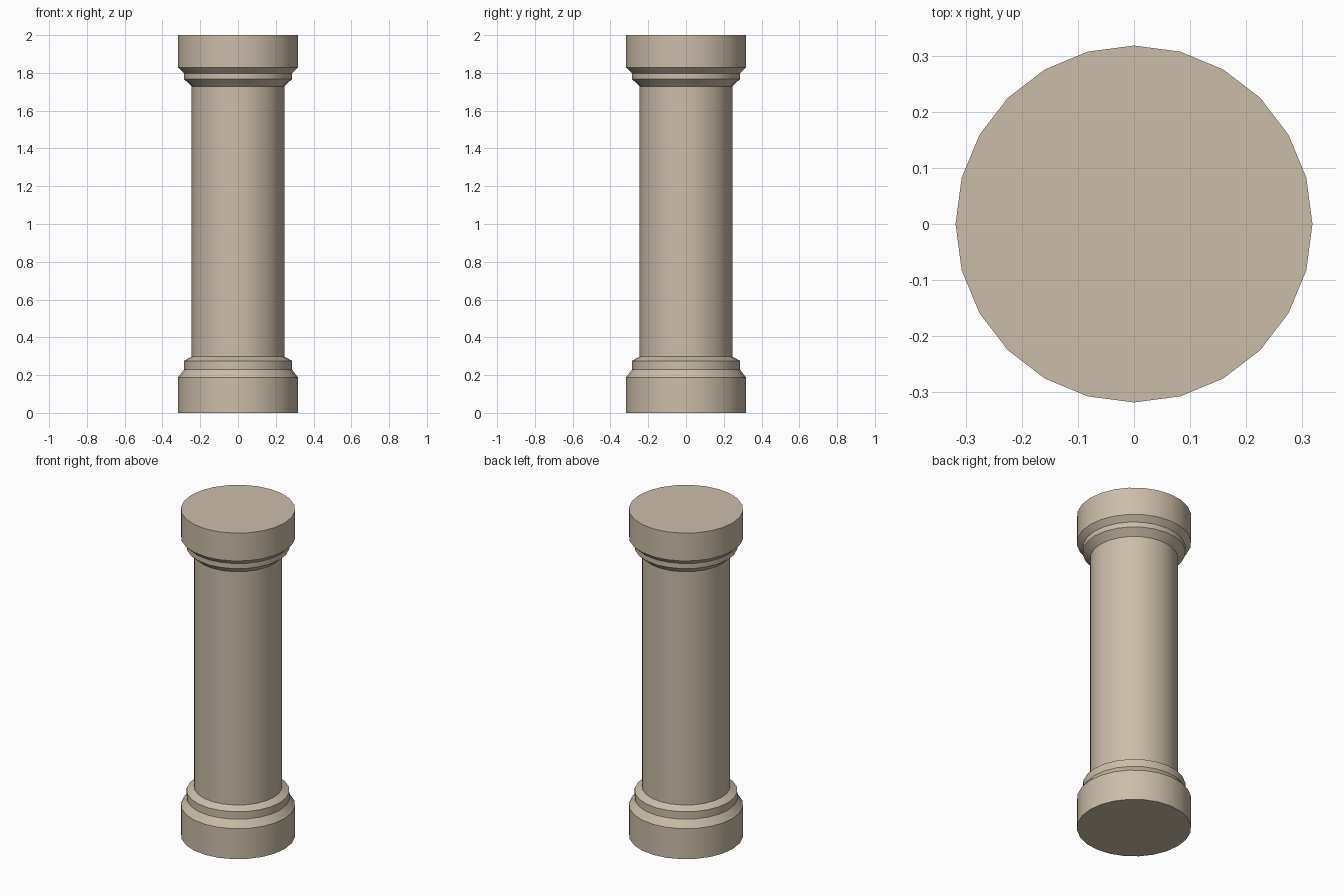
import bpy, bmesh, math

if "Cube" in bpy.data.objects:
    bpy.data.objects.remove(bpy.data.objects["Cube"])

SIDES = 24

stone = bpy.data.materials.new("stone")
stone.diffuse_color = (0.60, 0.51, 0.40, 1)
stone.use_nodes = True
stone.node_tree.nodes["Principled BSDF"].inputs["Base Color"].default_value = stone.diffuse_color


def lathe(name, profile):
    """Spin a (radius, height) profile into a capped, closed 24-sided solid."""
    bm = bmesh.new()
    rings = [[bm.verts.new((r * math.cos(2 * math.pi * i / SIDES),
                            r * math.sin(2 * math.pi * i / SIDES), z))
              for i in range(SIDES)] for r, z in profile]
    for low, high in zip(rings, rings[1:]):
        for i in range(SIDES):
            j = (i + 1) % SIDES
            bm.faces.new((low[i], low[j], high[j], high[i]))
    bm.faces.new(rings[0][::-1])
    bm.faces.new(rings[-1])
    mesh = bpy.data.meshes.new(name)
    bm.to_mesh(mesh)
    bm.free()
    mesh.materials.append(stone)
    ob = bpy.data.objects.new(name, mesh)
    bpy.context.collection.objects.link(ob)
    bpy.context.view_layer.objects.active = ob
    ob.select_set(True)
    bpy.ops.object.shade_smooth_by_angle(angle=math.radians(25))
    ob.select_set(False)


# Whole column in one watertight profile: plinth, base mouldings, shaft, capital
lathe("column", [
    (0.318, 0.0), (0.318, 0.187),      # plinth
    (0.286, 0.23), (0.286, 0.276),     # base moulding
    (0.245, 0.298), (0.245, 1.729),    # shaft
    (0.286, 1.767), (0.286, 1.798),    # neck moulding
    (0.318, 1.829), (0.318, 2.0),      # capital
])
